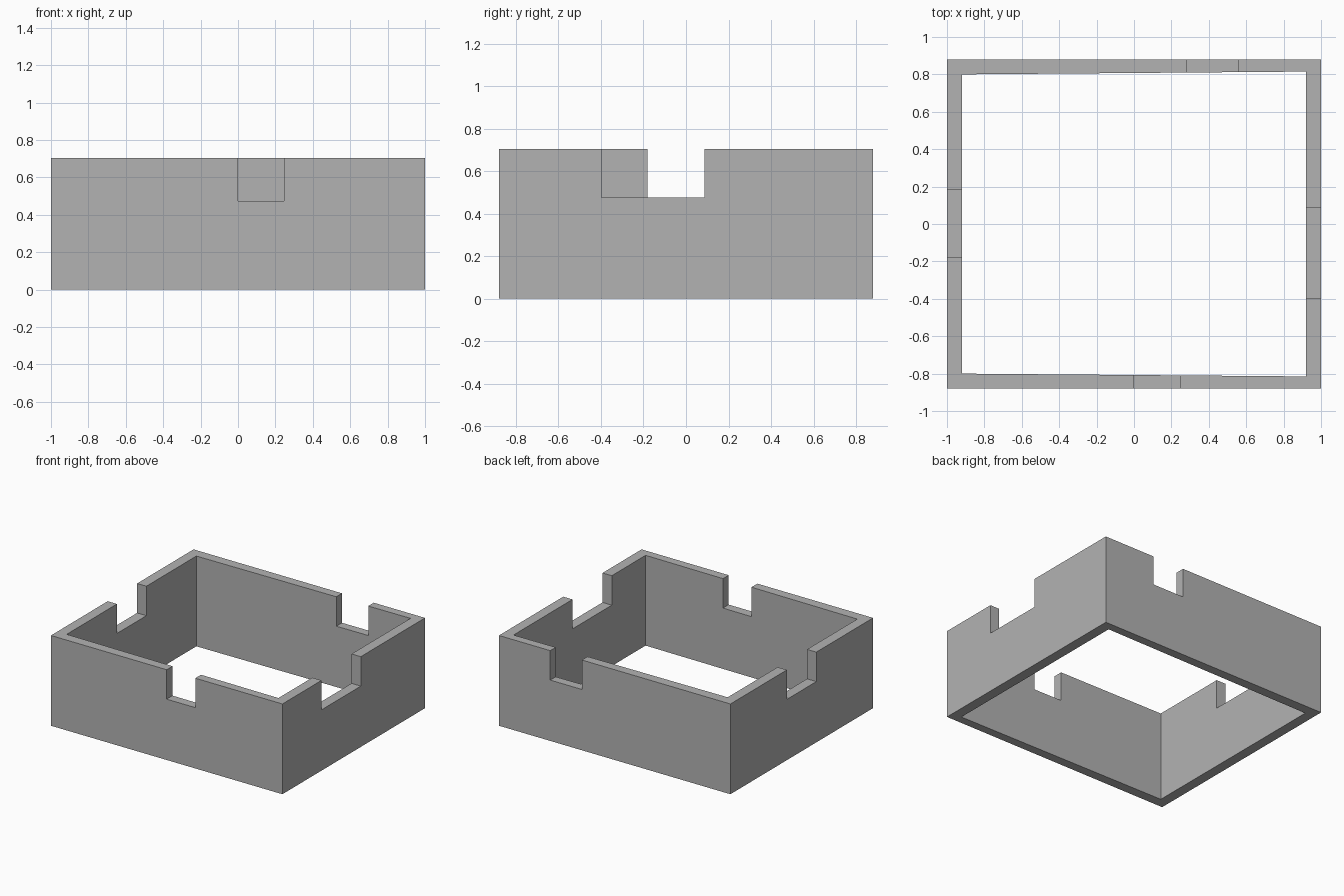
import bpy, bmesh

if "Cube" in bpy.data.objects:
    bpy.data.objects.remove(bpy.data.objects["Cube"])

HX, HY, H = 1.0, 0.88, 0.705   # outer half sizes and height
NOTCH_Z = 0.475                # floor of the notches


def prism(name, outline, z0, z1):
    """Extrude a plan outline (counter-clockwise) from z0 to z1."""
    bm = bmesh.new()
    face = bm.faces.new([bm.verts.new((x, y, z0)) for x, y in outline])
    ext = bmesh.ops.extrude_face_region(bm, geom=[face])
    top = [v for v in ext["geom"] if isinstance(v, bmesh.types.BMVert)]
    bmesh.ops.translate(bm, verts=top, vec=(0, 0, z1 - z0))
    bmesh.ops.recalc_face_normals(bm, faces=bm.faces)
    mesh = bpy.data.meshes.new(name)
    bm.to_mesh(mesh)
    bm.free()
    obj = bpy.data.objects.new(name, mesh)
    bpy.context.collection.objects.link(obj)
    return obj


def rect(x0, x1, y0, y1):
    return [(x0, y0), (x1, y0), (x1, y1), (x0, y1)]


def cut(target, cutter):
    cutter.hide_render = True
    mod = target.modifiers.new(cutter.name, 'BOOLEAN')
    mod.operation, mod.solver, mod.object = 'DIFFERENCE', 'EXACT', cutter
    bpy.context.view_layer.objects.active = target
    bpy.ops.object.modifier_apply(modifier=mod.name)
    bpy.data.objects.remove(cutter)


# Four-sided wall frame
frame = prism("wall_frame", rect(-HX, HX, -HY, HY), 0, H)

# Open centre, slightly wider toward the right
opening = [(-0.92, -0.80), (0.92, -0.815), (0.92, 0.815), (-0.92, 0.80)]
cut(frame, prism("opening_cutter", opening, -0.5, 1.5))

# One notch in the top edge of each wall
notches = {
    "front": rect(0.0, 0.247, -1.0, -0.7),
    "back": rect(0.283, 0.557, 0.7, 1.0),
    "left": rect(-1.2, -0.8, -0.18, 0.183),
    "right": rect(0.8, 1.2, -0.398, 0.087),
}
for side, outline in notches.items():
    cut(frame, prism(side + "_notch_cutter", outline, NOTCH_Z, 1.5))

# Dark grey finish
grey = bpy.data.materials.new("dark_grey")
grey.diffuse_color = (0.45, 0.45, 0.45, 1)
grey.use_nodes = True
grey.node_tree.nodes["Principled BSDF"].inputs["Base Color"].default_value = grey.diffuse_color
frame.data.materials.clear()
frame.data.materials.append(grey)
